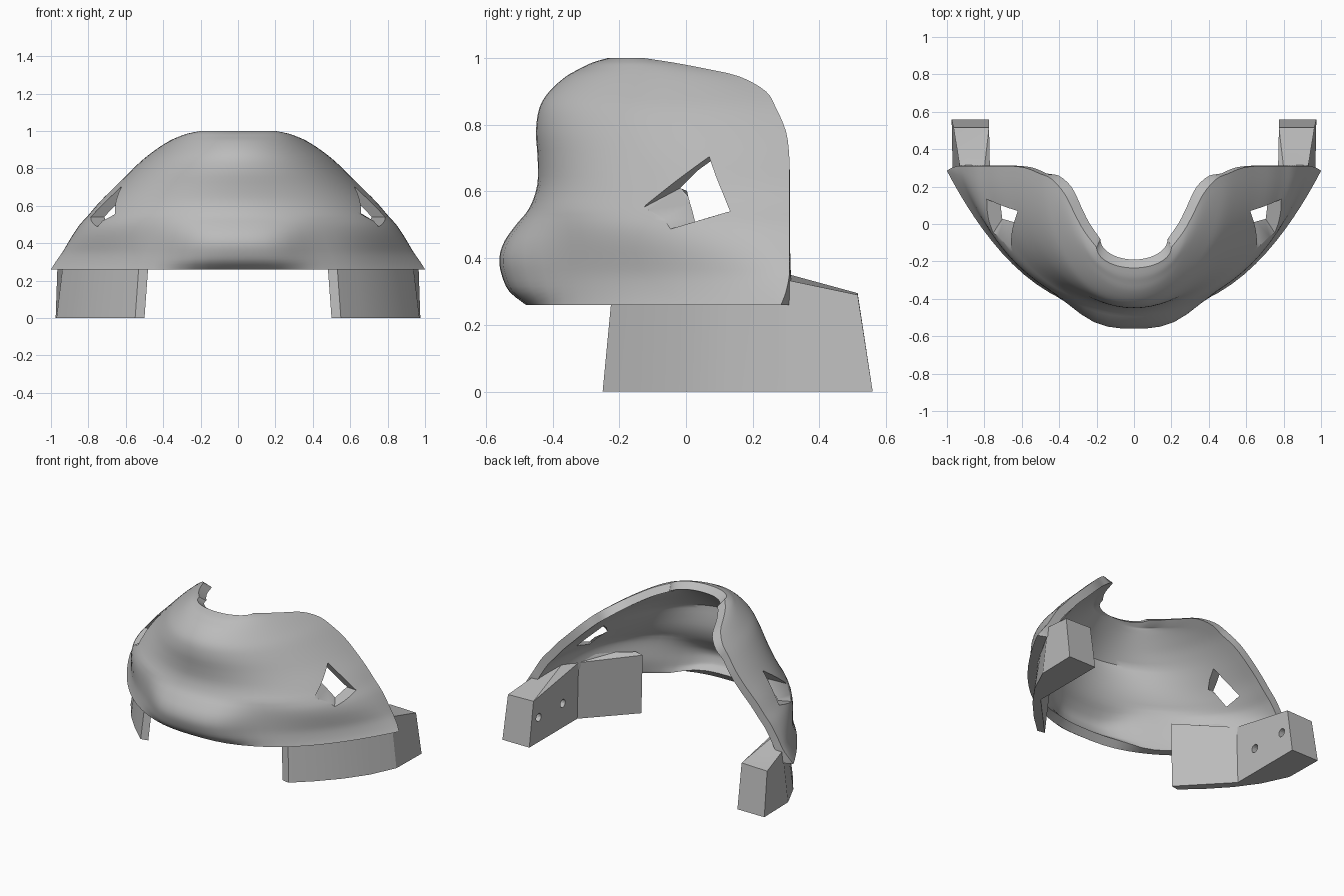
import bpy, bmesh, math
from mathutils import Vector

if "Cube" in bpy.data.objects:
    bpy.data.objects.remove(bpy.data.objects["Cube"])

grey = bpy.data.materials.new("plain_grey")
grey.use_nodes = True
grey.diffuse_color = (0.5, 0.5, 0.5, 1)
grey.node_tree.nodes["Principled BSDF"].inputs["Base Color"].default_value = (0.5, 0.5, 0.5, 1)


def make_object(name, verts, faces):
    mesh = bpy.data.meshes.new(name)
    bm = bmesh.new()
    vs = [bm.verts.new(v) for v in verts]
    for f in faces:
        bm.faces.new([vs[i] for i in f])
    bmesh.ops.recalc_face_normals(bm, faces=bm.faces)
    bm.to_mesh(mesh)
    bm.free()
    obj = bpy.data.objects.new(name, mesh)
    bpy.context.collection.objects.link(obj)
    mesh.materials.append(grey)
    return obj


def prism(name, lower, upper):
    n = len(lower)
    sides = [(i, (i + 1) % n, (i + 1) % n + n, i + n) for i in range(n)]
    return make_object(name, lower + upper,
                       sides + [tuple(range(n))[::-1], tuple(range(n, 2 * n))])


def activate(obj):
    bpy.ops.object.select_all(action="DESELECT")
    obj.select_set(True)
    bpy.context.view_layer.objects.active = obj


def cut(obj, cutter):
    cutter.hide_render = True
    mod = obj.modifiers.new("cut", "BOOLEAN")
    mod.operation = "DIFFERENCE"
    mod.solver = "EXACT"
    mod.object = cutter
    activate(obj)
    bpy.ops.object.modifier_apply(modifier=mod.name)
    bpy.data.objects.remove(cutter)


def smooth_rows(rows, steps):
    # Catmull-Rom interpolation through the rows
    rows = [Vector(r) for r in rows]
    out = []
    for i in range(len(rows) - 1):
        a, b, c, d = rows[max(i - 1, 0)], rows[i], rows[i + 1], rows[min(i + 2, len(rows) - 1)]
        for s in range(steps):
            t = s / steps
            out.append(b + 0.5 * t * (c - a + t * (2 * a - 5 * b + 4 * c - d
                                                   + t * (3 * (b - c) + d - a))))
    return out + [rows[-1]]


# Curved shell: height, front y, rear edge x, rear edge y
levels = smooth_rows([
    (.26, -.48, 1.0, .285), (.30, -.53, .975, .30), (.35, -.553, .94, .31),
    (.40, -.56, .91, .31), (.45, -.545, .88, .31), (.50, -.51, .845, .31),
    (.55, -.47, .80, .31), (.62, -.446, .74, .31), (.70, -.445, .66, .31),
    (.78, -.45, .58, .30), (.85, -.44, .505, .27), (.90, -.41, .44, .24),
    (.945, -.36, .37, .16), (.97, -.315, .315, .05), (.987, -.28, .265, -.04),
    (1.0, -.235, .20, -.125)], 3)
COLS = 40
verts = []
for z, yc, xr, yr in levels:
    base = max(yc, -.47) if z < .6 else yc
    w = min(max((z - .24) / .3, 0), 1)
    w = w * w * (3 - 2 * w)
    for j in range(COLS + 1):
        t = math.sin(math.pi * (j / COLS - .5))
        x = xr * t
        round_part = 1 - math.sqrt(max(0, 1 - t * t))
        flat_part = abs(t) ** 2.5
        y = base + (yr - base) * (w * round_part + (1 - w) * flat_part)
        y += (yc - base) * math.exp(-(x / .33) ** 4)      # muzzle swelling
        verts.append((x, y, z))
row = COLS + 1
faces = [(i * row + j, i * row + j + 1, (i + 1) * row + j + 1, (i + 1) * row + j)
         for i in range(len(levels) - 1) for j in range(COLS)]
shell = make_object("mask_shell", verts, faces)
if shell.data.polygons[COLS // 2].normal.y > 0:
    shell.data.flip_normals()
solid = shell.modifiers.new("thickness", "SOLIDIFY")
solid.thickness = .055
solid.offset = -1
activate(shell)
bpy.ops.object.modifier_apply(modifier=solid.name)
for v in shell.data.vertices:
    v.co.z = max(v.co.z, .26)
inner_wall = shell.data.vertices[len(verts):2 * len(verts)]
# Sloping rim around the crown, fading out down the sides
for i, (x, y, z) in enumerate(verts):
    if i >= len(verts) - row or i % row in (0, COLS):
        fade = min(max((z - .86) / .1, 0), 1)
        inner_wall[i].co = inner_wall[i].co.lerp(Vector((x * .9, y + .045, z - .035)), fade)
# Straighter inner roof between brow and crown
first, last = 27, len(levels) - 1
for j in range(1, COLS):
    low, high = inner_wall[first * row + j].co.copy(), inner_wall[last * row + j].co.copy()
    weight = math.sin(math.pi * j / COLS) ** 2
    for i in range(first + 1, last):
        s = (levels[i][0] - levels[first][0]) / (levels[last][0] - levels[first][0])
        vert = inner_wall[i * row + j]
        vert.co = vert.co.lerp(low.lerp(high, s), weight)

# Slanted eye openings that narrow inwards: outer corners, then inner corners
eye_out = [(.675, -.15, .54), (.67, .06, .71), (.82, .13, .54), (.79, -.105, .47)]
eye_in = [(.57, .03, .635), (.54, .085, .695), (.69, .14, .54), (.66, .095, .53)]
for side in (1, -1):
    cut(shell, prism("eye_cutter", *[[(side * x, y, z) for x, y, z in ring]
                                     for ring in (eye_out, eye_in)]))
activate(shell)
bpy.ops.object.shade_smooth_by_angle(angle=math.radians(35))

# Side blocks: footprint corners, then matching top corners inside the shell
foot = [(.975, .56), (.97, .30), (.89, .13), (.79, -.01), (.67, -.14), (.55, -.25),
        (.50, -.24), (.775, .05), (.775, .56)]
top = [(.965, .515, .29), (.93, .30, .335), (.82, .13, .40), (.73, -.01, .42),
       (.62, -.13, .42), (.52, -.21, .42), (.47, -.21, .41), (.765, .05, .38), (.775, .515, .295)]
for side, label in ((1, "left"), (-1, "right")):
    block = prism(label + "_block", [(side * x, y, 0) for x, y in foot],
                  [(side * x, y, z) for x, y, z in top])
    bm = bmesh.new()
    bm.from_mesh(block.data)
    bmesh.ops.triangulate(bm, faces=[f for f in bm.faces if len(f.verts) > 4])
    bm.to_mesh(block.data)
    bm.free()
    # Two blind holes on the inner face
    for y in (.46, .21):
        ring = [(y + .027 * math.cos(a * math.pi / 8), .165 + .027 * math.sin(a * math.pi / 8))
                for a in range(16)]
        cut(block, prism("hole_cutter", [(side * .70, u, v) for u, v in ring],
                         [(side * .87, u, v) for u, v in ring]))
    activate(block)
    bpy.ops.object.shade_smooth_by_angle(angle=math.radians(20))
